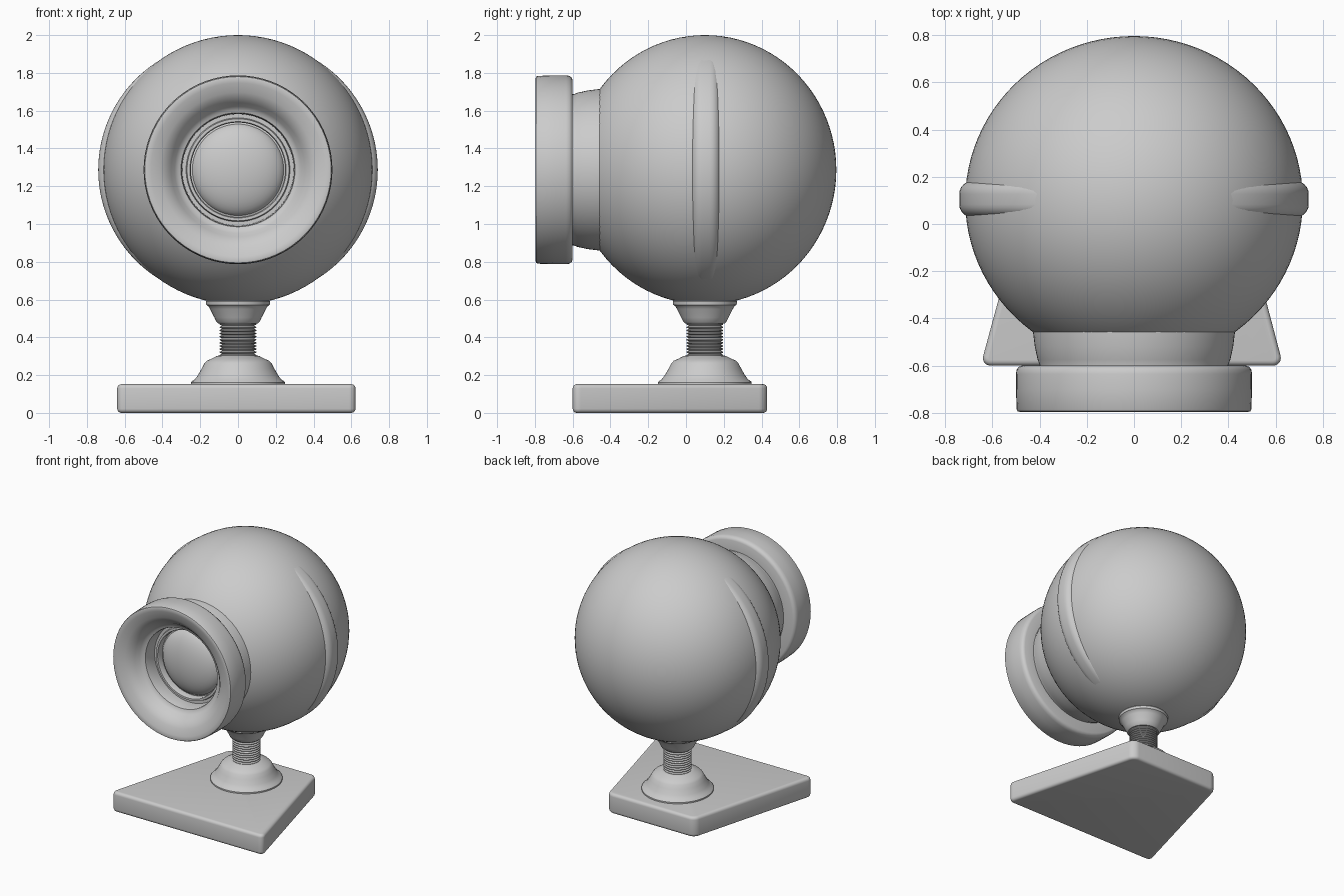
import bpy, bmesh
from math import radians, pi, sin, cos
from mathutils import Vector

if "Cube" in bpy.data.objects:
    bpy.data.objects.remove(bpy.data.objects["Cube"])

CY, CZ = 0.1, 1.287   # ball centre


def finish(name, bm, angle=35):
    bmesh.ops.recalc_face_normals(bm, faces=bm.faces)
    me = bpy.data.meshes.new(name)
    bm.to_mesh(me)
    bm.free()
    ob = bpy.data.objects.new(name, me)
    bpy.context.collection.objects.link(ob)
    bpy.ops.object.select_all(action='DESELECT')
    ob.select_set(True)
    bpy.context.view_layer.objects.active = ob
    bpy.ops.object.shade_smooth_by_angle(angle=radians(angle))
    return ob


def lathe(name, profile, axis, centre, steps=72, closed=False, angle=35):
    """Spin (radius, position along axis) points round the y or z axis."""
    bm = bmesh.new()
    pts = [Vector((r, h, 0) if axis == 'Y' else (r, 0, h)) for r, h in profile]
    vs = [bm.verts.new(p) for p in pts]
    es = [bm.edges.new(p) for p in zip(vs, vs[1:])]
    if closed:
        es.append(bm.edges.new((vs[-1], vs[0])))
    ax = (0, 1, 0) if axis == 'Y' else (0, 0, 1)
    bmesh.ops.spin(bm, geom=vs + es, cent=(0, 0, 0), axis=ax, angle=2 * pi, steps=steps)
    bmesh.ops.remove_doubles(bm, verts=bm.verts, dist=1e-4)
    bmesh.ops.translate(bm, verts=bm.verts, vec=centre)
    return finish(name, bm, angle)


# Ball body
bm = bmesh.new()
bmesh.ops.create_uvsphere(bm, u_segments=96, v_segments=48, radius=1)
bmesh.ops.scale(bm, verts=bm.verts, vec=(0.715, 0.696, 0.713))
bmesh.ops.translate(bm, verts=bm.verts, vec=(0, CY, CZ))
finish("ball_body", bm)

# Rounded side ridges: offset discs poking out of the ball
ridge = [(0, -0.077), (0.61, -0.077)]
ridge += [(0.625 + 0.055 * cos(a), s * 0.022 + 0.055 * sin(a))
          for s, a0 in ((-1, -90), (1, 0)) for a in [radians(a0 + 15 * i) for i in range(7)]]
ridge += [(0.61, 0.077), (0, 0.077)]
for side, x in (("left", -0.06), ("right", 0.06)):
    lathe(side + "_side_ridge", ridge, 'Y', (x, CY + 0.005, CZ), 128)

# Lens neck
lathe("lens_neck", [(0.40, -0.62), (0.40, -0.595), (0.408, -0.575), (0.42, -0.52),
                    (0.428, -0.455), (0.43, -0.40)], 'Y', (0, 0, CZ))

# Lens ring with a dished front
lathe("lens_ring", [(0.38, -0.60), (0.475, -0.60), (0.488, -0.605), (0.497, -0.617), (0.50, -0.635),
                    (0.50, -0.70), (0.497, -0.785), (0.493, -0.793), (0.483, -0.796), (0.46, -0.791),
                    (0.41, -0.775), (0.38, -0.757), (0.355, -0.73), (0.335, -0.70),
                    (0.318, -0.685), (0.302, -0.68), (0.298, -0.67), (0.295, -0.60),
                    (0.295, -0.54), (0.38, -0.54)], 'Y', (0, 0, CZ), closed=True)

# Stepped inner rim and domed lens
lathe("lens_inner_rim", [(0.297, -0.58), (0.275, -0.58), (0.27, -0.60), (0.255, -0.60),
                         (0.25, -0.59), (0.25, -0.53), (0.297, -0.53)], 'Y', (0, 0, CZ), closed=True)
lathe("lens", [(0.247 * sin(a), -0.535 - 0.10 * cos(a))
               for a in [radians(7.5 * i) for i in range(13)]], 'Y', (0, 0, CZ))

# Collar under the ball
lathe("top_collar", [(0, 0.474), (0.105, 0.474), (0.114, 0.482), (0.125, 0.505), (0.148, 0.55),
                     (0.157, 0.565), (0.168, 0.572), (0.17, 0.59), (0.15, 0.62), (0, 0.62)],
      'Z', (0, CY, 0))

# Threaded stem
thread = []
for i in range(13):
    z = 0.28 + i * 0.0165
    thread += [(0.084, z), (0.097, z + 0.006), (0.097, z + 0.0105)]
lathe("threaded_stem", thread, 'Z', (0, CY, 0), 48, angle=25)

# Bell-shaped foot of the stem
lathe("stem_foot", [(0, 0.14), (0.248, 0.14), (0.248, 0.162), (0.243, 0.168), (0.228, 0.178),
                    (0.212, 0.20), (0.192, 0.235), (0.178, 0.262), (0.165, 0.276),
                    (0.14, 0.287), (0.115, 0.30), (0.10, 0.304), (0, 0.304)], 'Z', (0, CY, 0))

# Trapezoid base plate with rounded corners and edges
bm = bmesh.new()
corners = [(-0.65, -0.6), (0.632, -0.6), (0.36, 0.43), (-0.37, 0.43)]
face = bm.faces.new([bm.verts.new((x, y, 0)) for x, y in corners])
up = bmesh.ops.extrude_face_region(bm, geom=[face])
bmesh.ops.translate(bm, verts=[v for v in up['geom'] if isinstance(v, bmesh.types.BMVert)],
                    vec=(0, 0, 0.152))
posts = [e for e in bm.edges if abs(e.verts[0].co.z - e.verts[1].co.z) > 0.1]
bmesh.ops.bevel(bm, geom=posts, offset=0.045, segments=6, profile=0.5, affect='EDGES')
rims = [e for e in bm.edges if abs(e.verts[0].co.z - e.verts[1].co.z) < 0.01]
bmesh.ops.bevel(bm, geom=rims, offset=0.022, segments=4, profile=0.5, affect='EDGES')
finish("base_plate", bm, 40)
